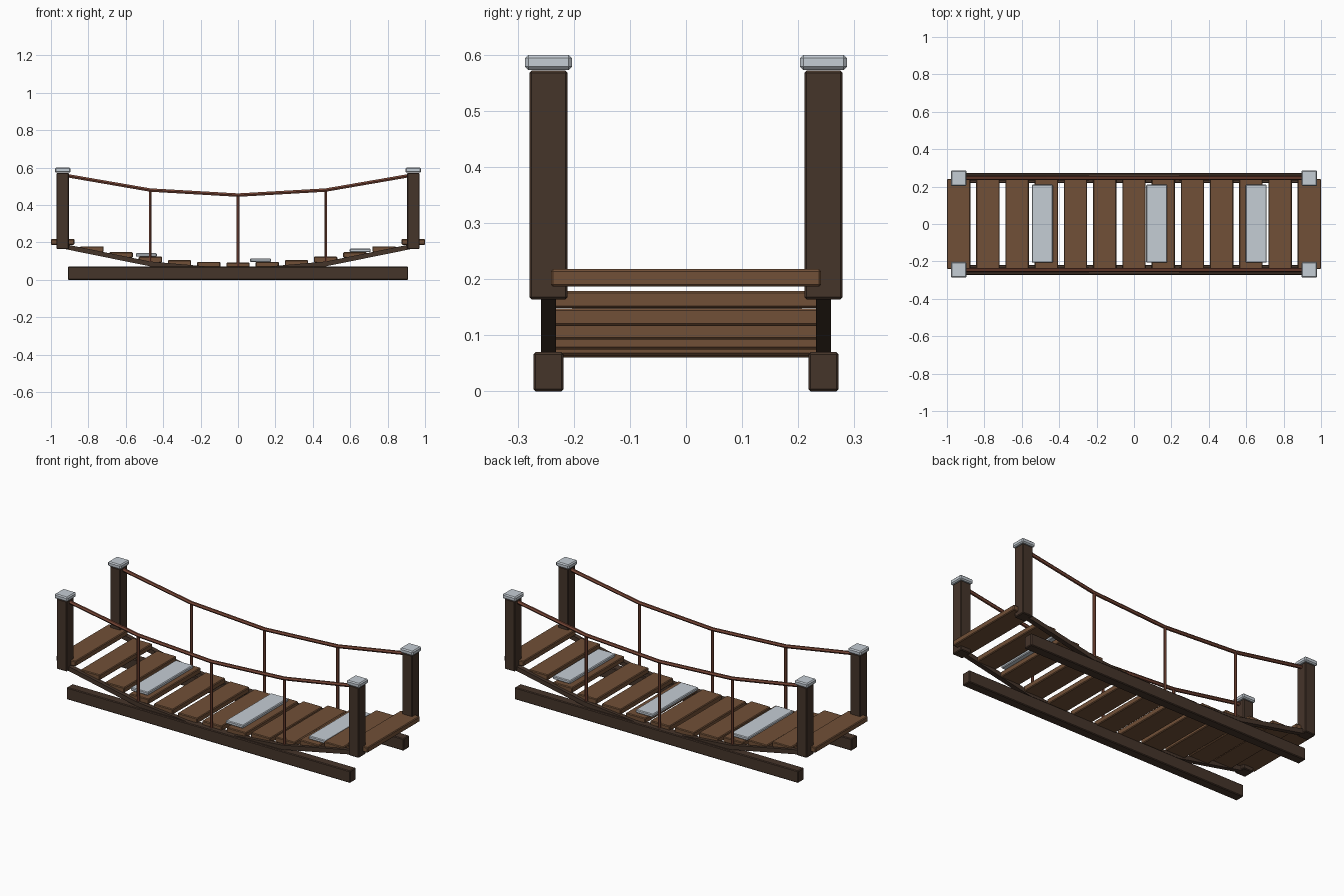
import bpy, bmesh, math

if "Cube" in bpy.data.objects:
    bpy.data.objects.remove(bpy.data.objects["Cube"])


def material(name, rgb):
    m = bpy.data.materials.new(name)
    m.diffuse_color = (*rgb, 1)
    m.use_nodes = True
    m.node_tree.nodes["Principled BSDF"].inputs["Base Color"].default_value = m.diffuse_color
    return m


DARK = material("dark_wood", (0.060, 0.035, 0.023))
WOOD = material("plank_wood", (0.165, 0.080, 0.038))
ROPE = material("rope", (0.19, 0.062, 0.037))
PALE = material("pale_grey", (0.56, 0.61, 0.66))


def add_object(name, bm, mat):
    bmesh.ops.recalc_face_normals(bm, faces=bm.faces)
    mesh = bpy.data.meshes.new(name)
    bm.to_mesh(mesh)
    bm.free()
    mesh.materials.append(mat)
    ob = bpy.data.objects.new(name, mesh)
    bpy.context.collection.objects.link(ob)
    return ob


def box(name, lo, hi, mat, bevel=0.004):
    bm = bmesh.new()
    bmesh.ops.create_cube(bm, size=1)
    for v in bm.verts:
        v.co = [lo[k] + (v.co[k] + 0.5) * (hi[k] - lo[k]) for k in range(3)]
    ob = add_object(name, bm, mat)
    mod = ob.modifiers.new("edge_chamfer", 'BEVEL')
    mod.width = bevel
    mod.segments = 1
    return ob


def sweep(name, path, section, y, mat):
    """Sweep a (y, z) section along a path of (x, z) points."""
    bm = bmesh.new()
    rings = [[bm.verts.new((x, y + sy, z + sz)) for sy, sz in section] for x, z in path]
    n = len(section)
    for a, b in zip(rings, rings[1:]):
        for k in range(n):
            bm.faces.new((a[k], a[(k + 1) % n], b[(k + 1) % n], b[k]))
    bm.faces.new(rings[0])
    bm.faces.new(rings[-1])
    return add_object(name, bm, mat)


def rod(name, x, y, z0, z1, r, mat):
    bm = bmesh.new()
    bmesh.ops.create_cone(bm, cap_ends=True, segments=6, radius1=r, radius2=r, depth=z1 - z0)
    bmesh.ops.translate(bm, verts=bm.verts, vec=(x, y, (z0 + z1) / 2))
    return add_object(name, bm, mat)


def deck_top(i):
    return 0.092 + 0.126 * (i / 6) ** 2


# sagging deck of planks
STEP = 0.15625
for i in range(-6, 7):
    x, z = i * STEP, deck_top(i)
    box(f"plank_{i + 7}", (x - 0.0625, -0.241, z - 0.031), (x + 0.0625, 0.241, z), WOOD)

# pale slabs lying on three planks
for n, (x, i) in enumerate(((-0.49, -3), (0.121, 1), (0.653, 4))):
    z = deck_top(i)
    box(f"pale_slab_{n + 1}", (x - 0.056, -0.207, z), (x + 0.056, 0.21, z + 0.019), PALE)

hexagon = [(0.0105 * math.cos(math.pi * k / 3), 0.0105 * math.sin(math.pi * k / 3))
           for k in range(6)]
beam = [(-0.0135, -0.013), (0.0135, -0.013), (0.0135, 0.013), (-0.0135, 0.013)]
rail_path = [(-0.9375, 0.561), (-0.469, 0.48), (0, 0.453), (0.469, 0.48), (0.9375, 0.561)]
stringer_path = [(-0.9375, 0.180), (-0.469, 0.085), (0, 0.044), (0.469, 0.085), (0.9375, 0.180)]

for s, side in ((-1, "front"), (1, "back")):
    y = s * 0.245
    # ground beam, deck stringer and hand rope
    box(f"{side}_ground_beam", (-0.91, y - 0.027, 0), (0.91, y + 0.027, 0.07), DARK)
    sweep(f"{side}_stringer", stringer_path, beam, y, DARK)
    sweep(f"{side}_hand_rope", rail_path, hexagon, y, ROPE)
    # hanger ropes
    for k in (1, 2, 3):
        x, top = rail_path[k]
        rod(f"{side}_hanger_{k}", x, y, stringer_path[k][1], top, 0.008, ROPE)
    # end posts and caps
    for e, end in ((-1, "left"), (1, "right")):
        x = e * 0.9375
        box(f"{side}_{end}_post", (x - 0.033, y - 0.034, 0.164), (x + 0.033, y + 0.034, 0.572), DARK)
        box(f"{side}_{end}_cap", (x - 0.042, y - 0.042, 0.573), (x + 0.042, y + 0.042, 0.6), PALE, 0.006)
